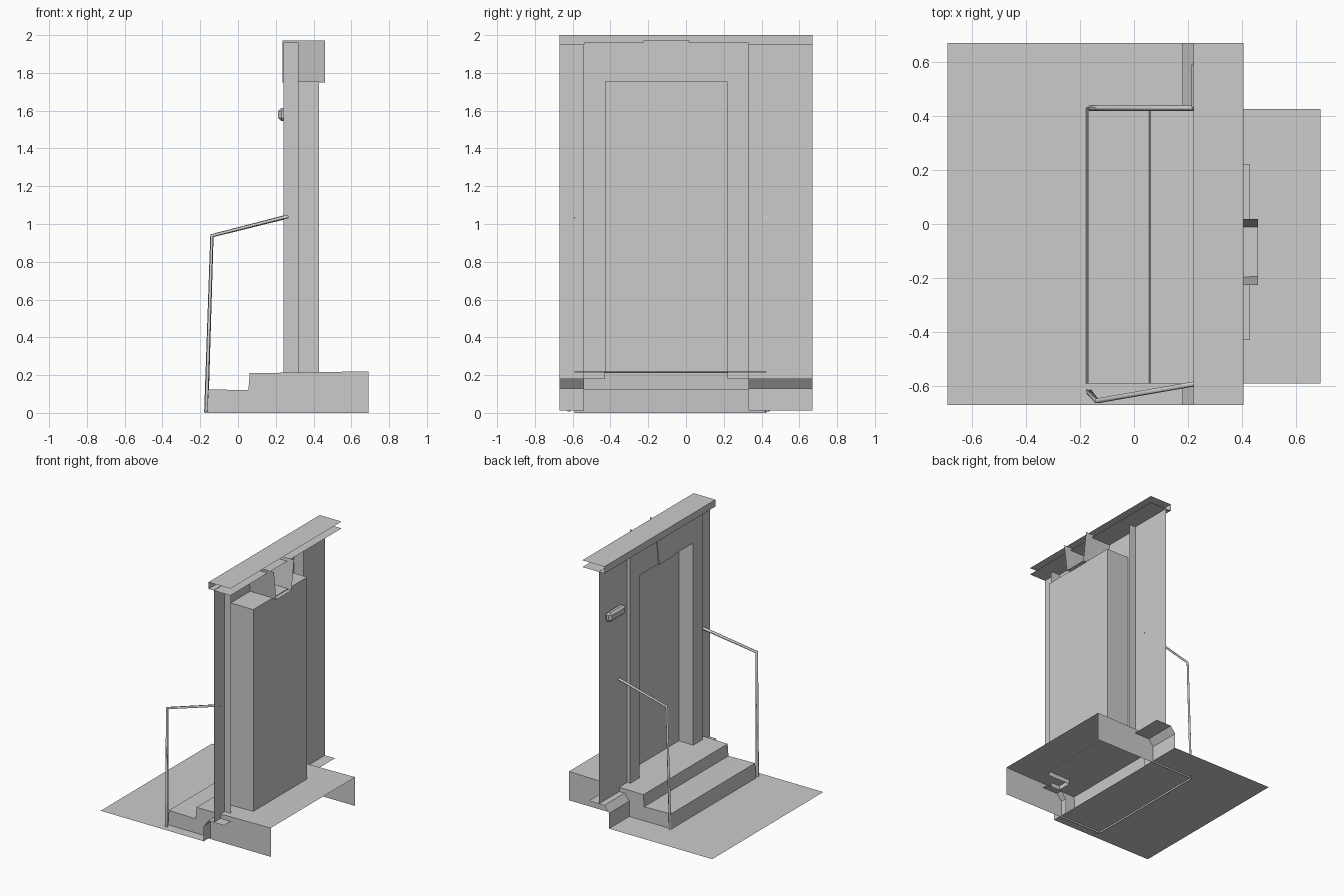
import bpy, bmesh
from mathutils import Vector

if "Cube" in bpy.data.objects:
    bpy.data.objects.remove(bpy.data.objects["Cube"])


def make(name, verts, faces):
    mesh = bpy.data.meshes.new(name)
    mesh.from_pydata(verts, [], faces)
    obj = bpy.data.objects.new(name, mesh)
    bpy.context.collection.objects.link(obj)
    return obj


def sheet(name, profile, y0, y1):
    """Extrude an open x/z profile along y as a single-skin strip."""
    n = len(profile)
    verts = [(x, y, z) for y in (y0, y1) for x, z in profile]
    return make(name, verts, [(i, i + n, i + n + 1, i + 1) for i in range(n - 1)])


def rail(name, points, r=0.011):
    """Square-section bar following a path."""
    curve = bpy.data.curves.new(name, 'CURVE')
    curve.dimensions = '3D'
    curve.bevel_depth = r
    curve.bevel_resolution = 0
    curve.use_fill_caps = True
    spline = curve.splines.new('POLY')
    spline.points.add(len(points) - 1)
    for p, co in zip(spline.points, points):
        p.co = (*co, 1)
    obj = bpy.data.objects.new(name, curve)
    bpy.context.collection.objects.link(obj)
    return obj


def box(name, centre, size, bevel=0.0):
    bm = bmesh.new()
    bmesh.ops.create_cube(bm, size=1)
    bmesh.ops.scale(bm, vec=Vector(size), verts=bm.verts)
    bmesh.ops.translate(bm, vec=Vector(centre), verts=bm.verts)
    if bevel:
        bmesh.ops.bevel(bm, geom=bm.edges[:], offset=bevel, segments=1, affect='EDGES')
    mesh = bpy.data.meshes.new(name)
    bm.to_mesh(mesh)
    bm.free()
    obj = bpy.data.objects.new(name, mesh)
    bpy.context.collection.objects.link(obj)
    return obj


# Pavement and cornice run the full width
W = 0.67
WALL_X = 0.265
sheet("pavement", [(-0.69, 0.013), (0.18, 0.013)], -W, W)
sheet("cornice", [(0.405, 1.948), (0.22, 1.948), (0.22, 2.0), (0.405, 2.0)], -W, W)

# Wall panels and plinths either side of the doorway
plinth = [(0.18, 0.013), (0.18, 0.13), (0.22, 0.18), (0.35, 0.18)]
for side, y0, y1 in (("right", -W, -0.54), ("left", 0.33, W)):
    sheet("wall_" + side, [(WALL_X, 0.18), (WALL_X, 1.95)], y0, y1)
    sheet("plinth_" + side, plinth, y0, y1)

# Raised doorway surround: outer side, front face and deep reveal, as
# U-shaped loops (x, y0, y1, top)
loops = [(0.32, -0.54, 0.33, 1.96), (0.24, -0.54, 0.33, 1.96),
         (0.24, -0.43, 0.22, 1.755), (0.43, -0.43, 0.22, 1.755)]
verts, faces = [], []
for x, y0, y1, top in loops:
    verts += [(x, y0, 0.18), (x, y0, top), (x, y1, top), (x, y1, 0.18)]
for k in range(len(loops) - 1):
    for i in range(3):
        a = 4 * k + i
        faces.append((a, a + 1, a + 5, a + 4))
make("door_surround", verts, faces)

# Door: outer leaf set inside the reveal, closed behind
sheet("door_front", [(0.36, 0.215), (0.36, 1.755)], -0.43, 0.22)
sheet("door_back", [(0.43, 0.215), (0.43, 1.755)], -0.43, 0.22)

# Keystone: tapered shell, open at the back and top
key = [(-0.225, 1.972), (-0.195, 1.75), (-0.012, 1.75), (0.018, 1.972)]
verts = [(x, y, z) for x in (0.235, 0.46) for y, z in key]
make("keystone", verts, [(3, 2, 1, 0), (0, 1, 5, 4), (1, 2, 6, 5), (2, 3, 7, 6)])

# Entrance steps: treads, risers and both side walls, open below and behind
steps = [(-0.178, 0.0), (-0.17, 0.125), (0.055, 0.12), (0.062, 0.21), (0.69, 0.22)]
Y0, Y1 = -0.59, 0.426
sheet("steps", steps, Y0, Y1)
outline = steps + [(0.69, 0.0)]
for name, y, order in (("step_side_right", Y0, -1), ("step_side_left", Y1, 1)):
    make(name, [(x, y, z) for x, z in outline], [tuple(range(6))[::order]])

# Handrails running from the pavement back to the wall
rail("handrail_left", [(-0.168, 0.43, 0.008), (-0.138, 0.43, 0.938), (WALL_X, 0.43, 1.04)])
rail("handrail_right", [(-0.168, -0.62, 0.008), (-0.138, -0.655, 0.938), (WALL_X, -0.585, 1.04)])

# Wall lamp
box("wall_lamp", (0.238, 0.51, 1.58), (0.05, 0.19, 0.07), 0.016)
